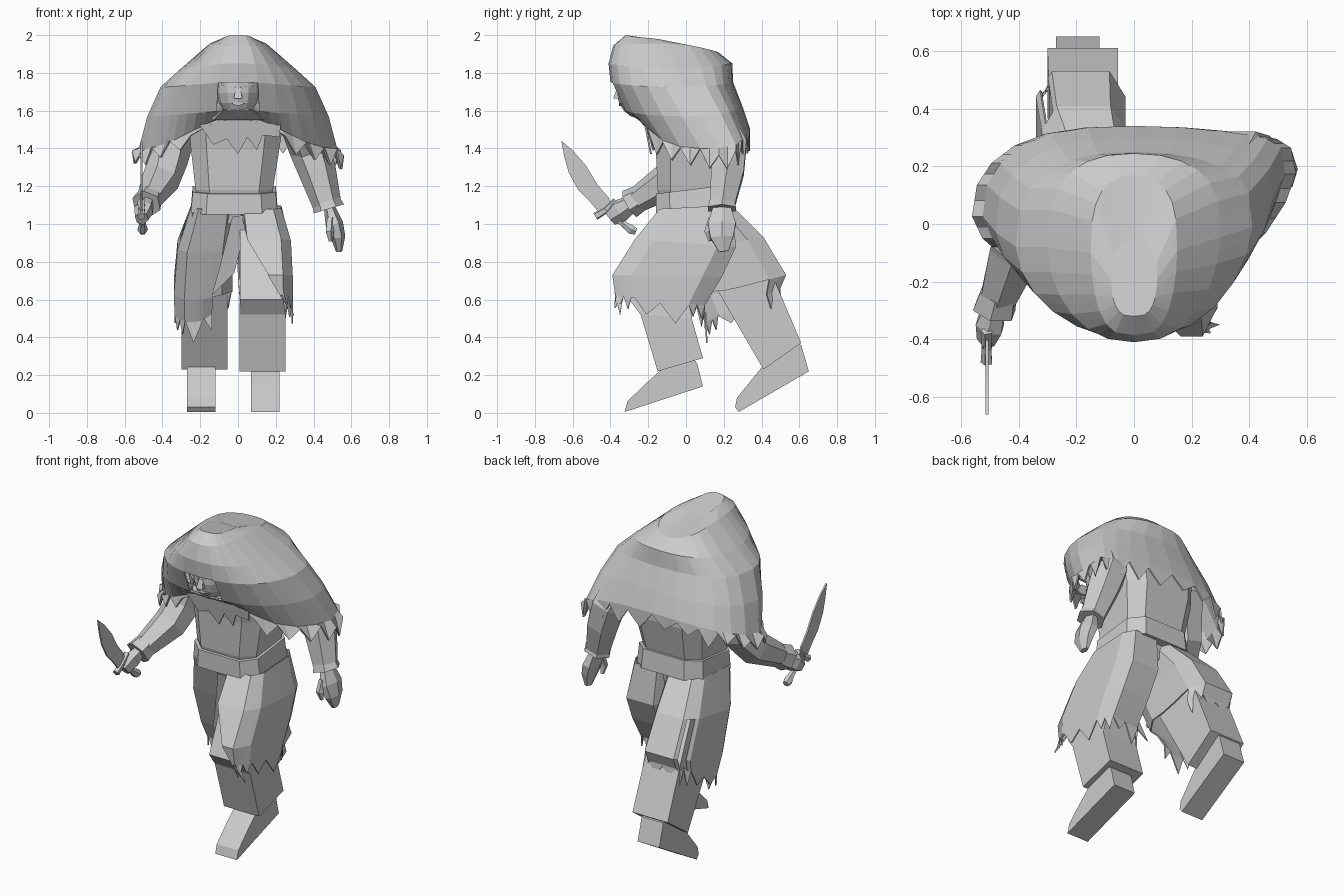
import bpy, bmesh, math, random
from mathutils import Vector

random.seed(4)
if "Cube" in bpy.data.objects:
    bpy.data.objects.remove(bpy.data.objects["Cube"])

grey = bpy.data.materials.new("light_grey")
grey.use_nodes = True
GREY = (0.6, 0.6, 0.6, 1)
grey.diffuse_color = GREY
grey.node_tree.nodes["Principled BSDF"].inputs["Base Color"].default_value = GREY


def finish(name, bm):
    bmesh.ops.recalc_face_normals(bm, faces=bm.faces)
    me = bpy.data.meshes.new(name)
    bm.to_mesh(me)
    bm.free()
    me.materials.append(grey)
    ob = bpy.data.objects.new(name, me)
    bpy.context.collection.objects.link(ob)
    return ob


def loft(name, rings, caps=(True, True), skip=lambda r, i: False):
    bm = bmesh.new()
    vs = [[bm.verts.new(p) for p in ring] for ring in rings]
    n = len(vs[0])
    for r in range(len(vs) - 1):
        for i in range(n):
            j = (i + 1) % n
            if not skip(r, i):
                bm.faces.new((vs[r][i], vs[r][j], vs[r + 1][j], vs[r + 1][i]))
    if caps[0]:
        bm.faces.new(vs[0])
    if caps[1]:
        bm.faces.new(vs[-1])
    return finish(name, bm)


def solidify(ob, t):
    m = ob.modifiers.new("thickness", 'SOLIDIFY')
    m.thickness = t


def power(v, e):
    return math.copysign(abs(v) ** e, v)


def section(xc, hx, front, back, n=8):
    """Box (n=4) or chamfered box (n=8) from a front (y, z) to a back (y, z)."""
    pts = []
    k = math.cos(math.pi / n) ** -.5
    for i in range(n):
        a = 2 * math.pi * (i + 0.5) / n
        t = 0.5 - 0.5 * k * power(math.cos(a), 0.5)
        x = xc + hx * k * power(math.sin(a), 0.5)
        pts.append(Vector((x, front[0] + t * (back[0] - front[0]),
                           front[1] + t * (back[1] - front[1]))))
    return pts


def subdivide(pts, k):
    """Split each edge of a closed ring into k straight pieces."""
    return [p.lerp(pts[(i + 1) % len(pts)], j / k) for i, p in enumerate(pts) for j in range(k)]


def limb(name, *rings, n=8):
    return loft(name, [section(*r, n) for r in rings])


def tube(name, pts, n=6, flat=1.0):
    """Tube through (point, radius) pairs."""
    ps = [Vector(p) for p, _ in pts]
    rings = []
    for k, (p, r) in enumerate(pts):
        d = (ps[min(k + 1, len(ps) - 1)] - ps[max(k - 1, 0)]).normalized()
        u = d.cross(Vector((0, 1, 0))).normalized()
        v = d.cross(u)
        rings.append([ps[k] + r * (flat * u * math.cos(2 * math.pi * i / n)
                                   + v * math.sin(2 * math.pi * i / n)) for i in range(n)])
    return loft(name, rings)


def plate(name, outline, place, depth):
    """Flat outline pushed into a plate."""
    bm = bmesh.new()
    f = bm.faces.new([bm.verts.new(place(a, b)) for a, b in outline])
    g = bmesh.ops.extrude_face_region(bm, geom=[f])
    bmesh.ops.translate(bm, vec=depth, verts=[e for e in g["geom"] if isinstance(e, bmesh.types.BMVert)])
    return finish(name, bm)


# Torso and belt
limb("torso", (-.02, .17, (-.1, 1.0), (.2, 1.0)), (-.02, .205, (-.15, 1.18), (.23, 1.2)),
     (-.015, .235, (-.16, 1.4), (.28, 1.42)), (-.01, .26, (-.19, 1.6), (.27, 1.62)))
limb("belt", (-.02, .23, (-.16, 1.05), (.26, 1.09)), (-.02, .22, (-.16, 1.16), (.25, 1.21)))

# Trousers: left leg forward, right leg back
limb("left_trouser", (.11, .1, (-.1, 1.06), (.2, 1.06)), (.125, .115, (-.3, .6), (.05, .62)),
     (.13, .122, (-.24, .52), (.03, .5)), (.13, .122, (-.15, .22), (.09, .29)), n=4)
limb("right_trouser", (-.14, .1, (-.1, 1.06), (.22, 1.06)), (-.175, .12, (.16, .66), (.47, .7)),
     (-.178, .122, (.41, .23), (.61, .37)), n=4)

# Feet: side outline pushed across
left_foot = [(-.325, .005), (-.31, .06), (-.23, .14), (-.13, .23), (.03, .3), (.06, .26), (.09, .14)]
right_foot = [(.28, .005), (.26, .03), (.27, .08), (.4, .24), (.54, .37), (.61, .36), (.65, .22)]
plate("left_foot", left_foot, lambda y, z: (.07, y, z), (.15, 0, 0))
plate("right_foot", right_foot, lambda y, z: (-.27, y, z), (.15, 0, 0))


# Ragged skirt halves wrapped around the thighs, 32 columns on 8 flat sides
def skirt(name, rings, fall, keep, shape):
    rows = [subdivide(section(*r), 4) for r in rings]
    hem = []
    for i, p in enumerate(rows[-1]):
        drop = random.uniform(.05, .13) if i % 2 else random.uniform(-.03, .02)
        hem.append(p + Vector(fall) * drop)
    rows.append(hem)
    rows = [[shape(i, p) for i, p in enumerate(row)] for row in rows]
    ob = loft(name, rows, (False, False), lambda r, i: not keep(r, i, rows[r][i]))
    solidify(ob, .008)


def diagonal_opening(i, p):
    if i < 4 or i >= 24:
        p.x = max(p.x, .03 + (.95 - p.z) * .6)
    return p


def raised_inside(i, p):
    if p.y < .3:
        p.z += max(0, p.x + .2) * .8 * min(1, max(0, .65 - p.z) * 5)
    return p


skirt("left_skirt", [(.11, .12, (-.14, 1.08), (.24, 1.1)), (.135, .145, (-.27, .92), (.265, .88)),
                     (.145, .145, (-.39, .73), (.19, .72)), (.15, .14, (-.375, .62), (.1, .57))],
      (.0, .05, -1), lambda r, i, p: i < 22 or i >= 26, diagonal_opening)
skirt("right_skirt", [(-.13, .12, (-.14, 1.08), (.24, 1.1)), (-.175, .145, (-.06, .85), (.41, .93)),
                      (-.185, .155, (.04, .6), (.53, .73)), (-.185, .15, (.1, .48), (.5, .66))],
      (-.02, .06, -1),
      lambda r, i, p: (r < 2 or p.x < -.17 or p.y > .4) and not (r in (1, 2) and i in (17, 18)),
      raised_inside)
plate("skirt_fold", [(-.03, 1.04), (.07, 1.05), (.02, .9), (-.02, .74), (-.14, .62), (-.1, .76)],
      lambda x, z: (x, -.16 + (1.05 - z) * .25, z), (0, .008, 0))

# Arms and hands
tube("left_arm", [((.31, .1, 1.62), .12), ((.38, .23, 1.4), .11), ((.42, .22, 1.28), .1), ((.475, .19, 1.09), .075)])
tube("left_cuff", [((.465, .19, 1.13), .07), ((.48, .19, 1.08), .085)])
tube("left_hand", [((.48, .19, 1.1), .05), ((.51, .19, 1.0), .085), ((.53, .19, .93), .07),
                   ((.535, .2, .855), .03)], flat=.55)
tube("left_thumb", [((.49, .14, 1.03), .022), ((.485, .12, .96), .024), ((.49, .13, .91), .012)], 5)
tube("right_arm", [((-.31, .06, 1.6), .12), ((-.37, .0, 1.34), .105), ((-.41, -.09, 1.23), .1),
                   ((-.48, -.28, 1.115), .065)])
tube("right_cuff", [((-.47, -.24, 1.14), .07), ((-.485, -.3, 1.105), .08)])
tube("right_hand", [((-.48, -.28, 1.115), .045), ((-.5, -.35, 1.07), .065), ((-.51, -.4, 1.03), .045)], flat=.8)

# Curved sword
blade = [(-.66, 1.44), (-.6, 1.39), (-.53, 1.31), (-.47, 1.21), (-.41, 1.14), (-.39, 1.08),
         (-.46, 1.06), (-.51, 1.12), (-.57, 1.18), (-.62, 1.27), (-.645, 1.36)]
plate("sword_blade", blade, lambda y, z: (-.515, y, z), (.01, 0, 0))
tube("sword_guard", [((-.51, -.48, 1.04), .022), ((-.51, -.43, 1.07), .018), ((-.51, -.37, 1.12), .022)], 5)
tube("sword_grip", [((-.51, -.43, 1.08), .018), ((-.505, -.33, 1.0), .018), ((-.505, -.29, .97), .028),
                    ((-.505, -.265, .96), .02)], 6)

# Face under the hood
bm = bmesh.new()
bmesh.ops.create_uvsphere(bm, u_segments=12, v_segments=9, radius=1)
for v in bm.verts:
    v.co = Vector((v.co.x * .115, v.co.y * .12 - .25, v.co.z * .16 + 1.72))
finish("head", bm)
plate("nose", [(-.012, 1.73), (.012, 1.73), (.022, 1.665), (-.022, 1.665)],
      lambda x, z: (x, -.362 - (1.73 - z) * .35, z), (0, .05, 0))
plate("mouth", [(-.04, 1.638), (0, 1.645), (.04, 1.638), (0, 1.625)],
      lambda x, z: (x, -.355, z), (0, .04, 0))
for side, s in (("right", -1), ("left", 1)):
    plate(side + "_eye", [(s * .025, 1.705), (s * .075, 1.715), (s * .07, 1.7), (s * .03, 1.695)],
          lambda x, z: (x, -.373 + abs(x) * .5, z), (0, .03, 0))
    plate(side + "_brow", [(s * .01, 1.725), (s * .09, 1.75), (s * .09, 1.735), (s * .015, 1.712)],
          lambda x, z: (x, -.38 + abs(x) * .5, z), (0, .04, 0))

# Hooded fur cape: half width, side z, front (y, z), back (y, z), front squareness
COLS = 24
cape = [(.08, 1.985, (-.32, 2.0), (-.06, 1.945), .6), (.15, 1.955, (-.385, 1.945), (.17, 1.91), .6),
        (.3, 1.825, (-.41, 1.85), (.245, 1.85), .85), (.41, 1.725, (-.4, 1.75), (.25, 1.75), .95),
        (.48, 1.57, (-.33, 1.6), (.3, 1.62), 1), (.525, 1.4, (-.24, 1.57), (.34, 1.5), 1)]


def cape_ring(hw, zs, front, back, square, low):
    cy = (front[0] + back[0]) / 2 + .05 * low
    ring = []
    for i in range(COLS):
        a = 2 * math.pi * i / COLS
        s, c = math.sin(a), math.cos(a)
        if c > 0:
            x = hw * power(s, square) * (1 - .12 * c * low)
            y, z = cy + (front[0] - cy) * c, zs + (front[1] - zs) * c ** (2 + 2 * low)
        else:
            x, y = hw * power(s, .88), cy + (back[0] - cy) * abs(c) ** .65
            z = zs + (back[1] - zs) * abs(c) ** 1.2
        ring.append(Vector((x, y + .14 * x * low * abs(s) ** 3, z)))
    return subdivide(ring, 2)


rings = [cape_ring(*r, k / 5) for k, r in enumerate(cape)]
fringe = []
for i, p in enumerate(rings[-1]):
    open_front = math.cos(math.pi * i / COLS) > .88
    drop = random.uniform(.07, .12) if i % 2 else random.uniform(.0, .04)
    fringe.append(p + (Vector((0, 0, -.01)) if open_front else Vector((p.x * .07, 0, -drop))))
rings.append(fringe)
# The front columns under the brow are left open for the face
ob = loft("hooded_cape", rings, (True, False),
          lambda r, i: r == 3 and (i < 2 or i >= 2 * COLS - 2))
solidify(ob, .01)

# Jagged bib across the chest and the collar above it
bib = [(-.2, 1.6), (.2, 1.6), (.23, 1.56), (.22, 1.46), (.13, 1.47), (.1, 1.39), (.05, 1.46),
       (0, 1.37), (-.06, 1.45), (-.13, 1.42), (-.2, 1.52), (-.25, 1.56)]
plate("bib", bib, lambda x, z: (x, -.19 - (z - 1.37) * .2, z), (0, .01, 0))
limb("collar", (0, .2, (-.25, 1.55), (.1, 1.55)), (0, .13, (-.33, 1.6), (.05, 1.61)))
